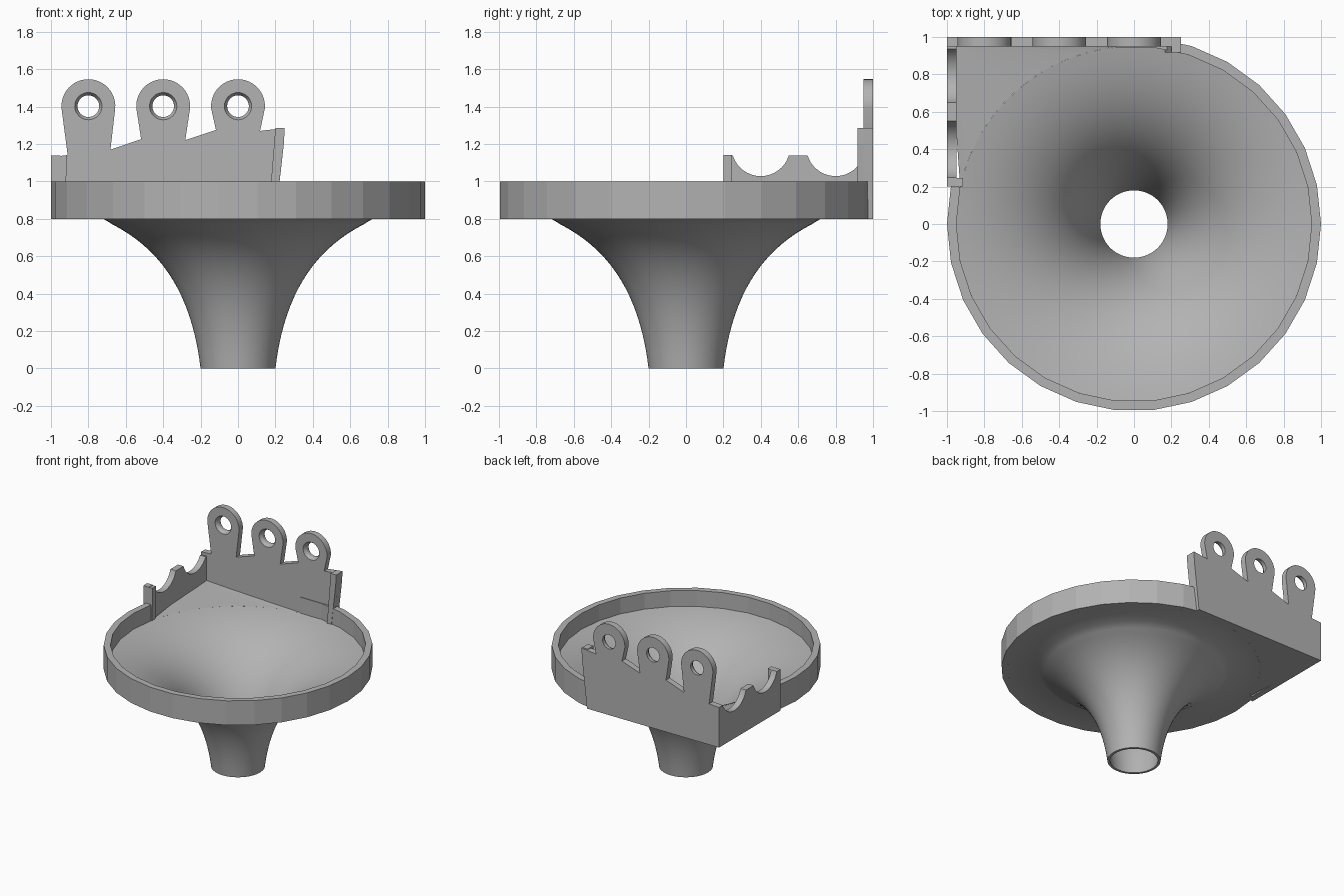
import bpy, bmesh, math
from mathutils import Vector

if "Cube" in bpy.data.objects:
    bpy.data.objects.remove(bpy.data.objects["Cube"])

grey = bpy.data.materials.new("plain grey")
grey.use_nodes = True
grey.diffuse_color = (0.45, 0.45, 0.45, 1)
grey.node_tree.nodes["Principled BSDF"].inputs["Base Color"].default_value = (0.45, 0.45, 0.45, 1)


def finish(name, bm, smooth=False):
    bmesh.ops.recalc_face_normals(bm, faces=bm.faces)
    mesh = bpy.data.meshes.new(name)
    bm.to_mesh(mesh)
    bm.free()
    mesh.materials.append(grey)
    obj = bpy.data.objects.new(name, mesh)
    bpy.context.collection.objects.link(obj)
    bpy.ops.object.select_all(action="DESELECT")
    obj.select_set(True)
    bpy.context.view_layer.objects.active = obj
    if smooth:
        bpy.ops.object.shade_smooth_by_angle(angle=math.radians(35))
    return obj


def prism(name, outline, place, start, end, smooth=False):
    """Extrude a flat outline from start to end; place maps (u, v, depth) to a point."""
    bm = bmesh.new()
    face = bm.faces.new([bm.verts.new(place(u, v, start)) for u, v in outline])
    ext = bmesh.ops.extrude_face_region(bm, geom=[face], use_keep_orig=True)
    shift = Vector(place(0, 0, end)) - Vector(place(0, 0, start))
    bmesh.ops.translate(bm, vec=shift, verts=[g for g in ext["geom"] if isinstance(g, bmesh.types.BMVert)])
    return finish(name, bm, smooth)


def lathe(name, profile, angles, closed, smooth):
    """Sweep a closed (radius, height) profile through the given angles."""
    bm = bmesh.new()
    rows = [[bm.verts.new((r * math.cos(a), r * math.sin(a), z)) for r, z in profile] for a in angles]
    n = len(profile)
    pairs = list(zip(rows, rows[1:]))
    if closed:
        pairs.append((rows[-1], rows[0]))
    for a, b in pairs:
        for i in range(n):
            j = (i + 1) % n
            bm.faces.new((a[i], a[j], b[j], b[i]))
    if not closed:
        bm.faces.new(rows[0])
        bm.faces.new(rows[-1])
    return finish(name, bm, smooth)


def bezier(a, b, c, d, steps=24):
    pts = []
    for i in range(steps + 1):
        t = i / steps
        s = 1 - t
        pts.append(tuple(s**3 * p + 3 * s * s * t * q + 3 * s * t * t * u + t**3 * v
                         for p, q, u, v in zip(a, b, c, d)))
    return pts


def arc(cx, cz, r, start, end, steps=16):
    turn = [math.radians(start + (end - start) * i / steps) for i in range(steps + 1)]
    return [(cx + r * math.cos(t), cz + r * math.sin(t)) for t in turn]


def front_plane(x, z, y):
    return (x, y, z)


def side_plane(y, z, x):
    return (x, y, z)


# Flared funnel with a flat underside
outer = [p for p in bezier((.2, 0), (.26, .5), (.5, .78), (1, .88)) if p[1] < .79]
inner = bezier((.18, 0), (.24, .5), (.48, .79), (.95, .87))
profile = outer + [(.72, .8), (.95, .8)] + inner[::-1]
lathe("funnel", profile, [math.tau * i / 72 for i in range(72)], True, True)

# Raised rim, open towards the back corner
rim = [(.95, .8), (1, .8), (1, 1), (.95, 1)]
lathe("rim", rim, [math.radians(168 + 12 * i) for i in range(25)], False, False)

# Corner floor draining into the funnel
bm = bmesh.new()
edge = arc(0, 0, .95, 90, 168, 20)
top = [bm.verts.new((x, y, .87)) for x, y in edge]
low = [bm.verts.new((x, y, .8)) for x, y in edge]
corner_top = bm.verts.new((-.985, .985, .912))
corner_low = bm.verts.new((-.985, .985, .8))
for i in range(len(edge) - 1):
    bm.faces.new((corner_top, top[i], top[i + 1]))
    bm.faces.new((corner_low, low[i + 1], low[i]))
    bm.faces.new((top[i], low[i], low[i + 1], top[i + 1]))
for i in (0, -1):
    bm.faces.new((corner_top, corner_low, low[i], top[i]))
finish("corner_floor", bm)

# Back plate with three rounded lugs
lug_x = (-.8, -.4, 0)
outline = [(-1, .8), (-1, 1.13), (-.91, 1.135)]
for x in lug_x:
    if x > -.8:
        outline.append((x - .118, 1.29 + .125 * (x - .118)))
    outline += arc(x, 1.402, .144, 185, -5, 24)
    outline.append((x + .118, 1.255 + .125 * (x + .118)))
outline += [(.25, 1.285), (.245, 1.2), (.2, .8)]
plate = prism("back_plate", outline, front_plane, .95, 1)

# Tapered holes through the lugs
for x in lug_x:
    bm = bmesh.new()
    rings = [[bm.verts.new((px, y, pz)) for px, pz in arc(x, 1.402, r, 0, 350.625, 31)]
             for y, r in ((.94, .079), (.975, .058), (1.02, .058))]
    for a, b in zip(rings, rings[1:]):
        for i in range(32):
            j = (i + 1) % 32
            bm.faces.new((a[i], a[j], b[j], b[i]))
    bm.faces.new(rings[0])
    bm.faces.new(rings[-1])
    cutter = finish("hole_cutter", bm)
    cutter.hide_render = True
    mod = plate.modifiers.new("hole", "BOOLEAN")
    mod.operation = "DIFFERENCE"
    mod.solver = "EXACT"
    mod.object = cutter
    bpy.context.view_layer.objects.active = plate
    bpy.ops.object.modifier_apply(modifier=mod.name)
    bpy.data.objects.remove(cutter)
bpy.ops.object.select_all(action="DESELECT")
plate.select_set(True)
bpy.ops.object.shade_smooth_by_angle(angle=math.radians(25))

# Side wall with two scallops
scallops = arc(.4, 1.185, .157, 197, 343) + arc(.8, 1.185, .157, 197, 330)
wall = [(.2, .8), (.2, 1.139)] + scallops + [(.96, 1.107), (1, 1.107), (1, .8)]
prism("side_wall", wall, side_plane, -1, -.95, True)

# Thicker lips closing the free ends of the two walls
prism("side_wall_lip", [(-1, .8), (-1, 1.13), (-.915, 1.14), (-.925, .8)],
      front_plane, .2, .245)
prism("back_plate_lip", [(.165, .85), (.2, 1.285), (.25, 1.285), (.245, 1.2), (.205, .85)],
      front_plane, .918, .99)
